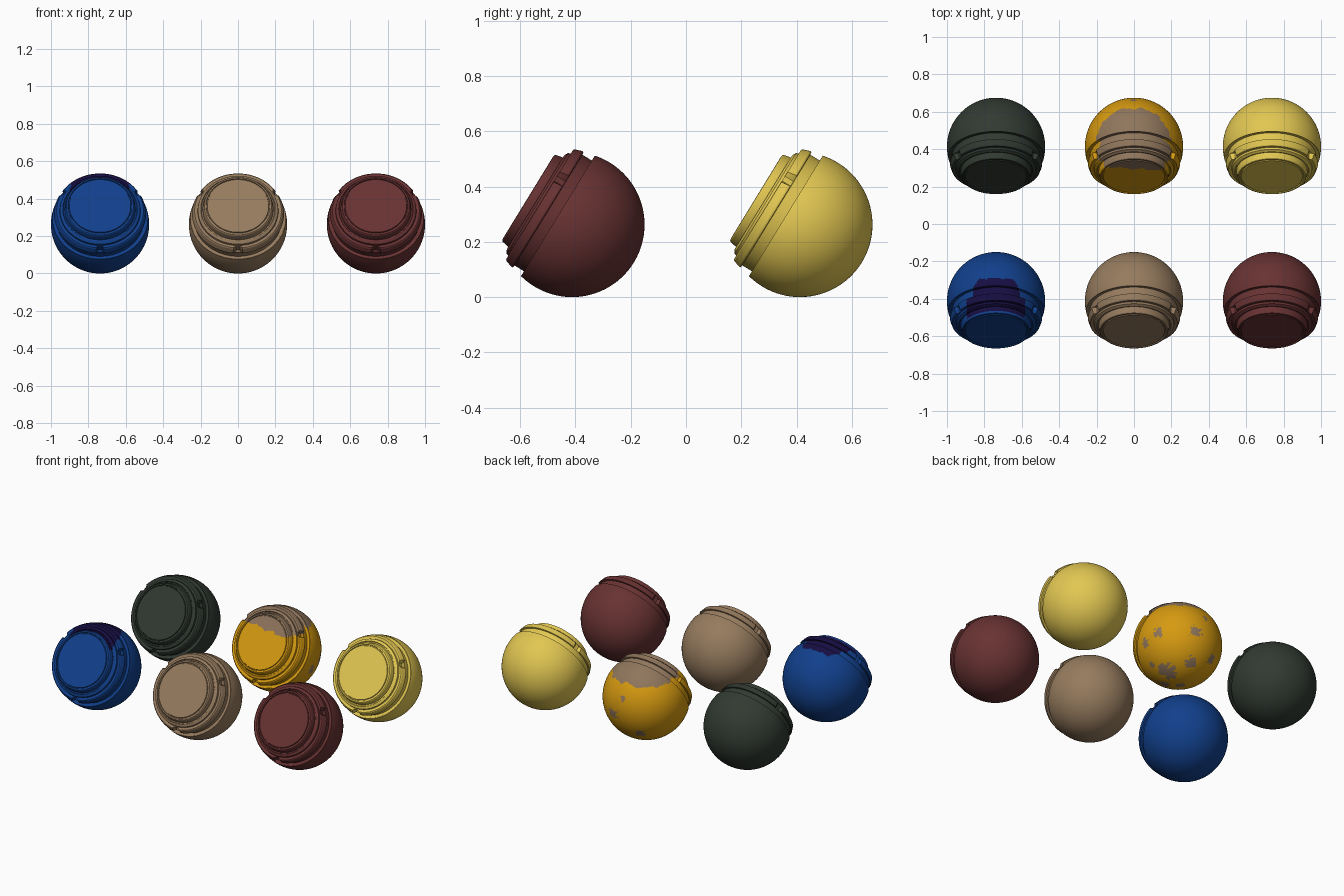
import bpy, bmesh, math
from mathutils import Vector, noise

if "Cube" in bpy.data.objects:
    bpy.data.objects.remove(bpy.data.objects["Cube"])

R = 0.2625                      # ball radius
TILT = math.radians(31.5)       # elevation of the flat face
A = Vector((0, -math.cos(TILT), math.sin(TILT)))   # face axis
U = Vector((0, math.sin(TILT), math.cos(TILT)))
V = Vector((1, 0, 0))


def material(name, rgb):
    m = bpy.data.materials.new(name)
    lin = [((c / 255 + 0.055) / 1.055) ** 2.4 for c in rgb]
    m.diffuse_color = (*lin, 1)
    m.use_nodes = True
    m.node_tree.nodes["Principled BSDF"].inputs["Base Color"].default_value = m.diffuse_color
    return m


blue = material("blue", (17, 64, 140))
navy = material("navy", (22, 14, 66))
tan = material("tan", (150, 123, 94))
maroon = material("maroon", (104, 50, 50))
green = material("dark_green", (49, 58, 50))
orange = material("orange", (214, 154, 16))
brown = material("worn_brown", (144, 118, 92))
yellow = material("yellow", (226, 199, 82))


def subdivide(points, step):
    """Insert points along long profile lines."""
    out = [points[0]]
    for (t0, r0), (t1, r1) in zip(points, points[1:]):
        n = max(1, round(math.hypot(t1 - t0, r1 - r0) / step))
        out += [(t0 + (t1 - t0) * k / n, r0 + (r1 - r0) * k / n) for k in range(1, n + 1)]
    return out


# profiles as (distance along axis, radius), running from front to back
FACE = [(0.187, 0), (0.187, 0.164), (0.181, 0.166), (0.181, 0.170), (0.187, 0.172),
        (0.186, 0.180), (0.182, 0.184), (0.160, 0.189), (0.150, 0.189)]
COLLAR = [(0.150, 0.189), (0.150, 0.196), (0.155, 0.199), (0.147, 0.214), (0.136, 0.216),
          (0.136, 0.221), (0.138, 0.232), (0.134, 0.237), (0.108, 0.246), (0.102, 0.245),
          (0.100, 0.235)]
a0 = math.acos(0.060 / R)
SHELL = [(0.100, 0.235), (0.056, 0.235), (0.056, 0.250), (0.058, 0.2535)] + [
    (R * math.cos(a), R * math.sin(a))
    for a in (a0 + (math.pi - a0) * k / 72 for k in range(73))]


def notch_radius(t, r, ang):
    """Three small notches cut into the collar."""
    for deg in (30, 150, 270):
        d = (ang - math.radians(deg) + math.pi) % (2 * math.pi) - math.pi
        if abs(d) < 0.07 and 0.101 < t < 0.140 and r > 0.222:
            return 0.222
    return r


def lathe(name, profile, centre, mats, rule, segs):
    bm = bmesh.new()
    rows = []
    for t, r in profile:
        row = []
        for j in range(segs):
            ang = 2 * math.pi * j / segs
            rr = notch_radius(t, r, ang) if "collar" in name else r
            row.append(bm.verts.new(A * t + V * (rr * math.cos(ang)) + U * (rr * math.sin(ang))))
        rows.append(row)
    for p, q in zip(rows, rows[1:]):
        for j in range(segs):
            k = (j + 1) % segs
            bm.faces.new((p[j], q[j], q[k], p[k]))
    bmesh.ops.remove_doubles(bm, verts=bm.verts, dist=1e-5)
    for f in bm.faces:
        f.smooth = True
        if rule:
            f.material_index = int(rule(f.calc_center_median(), name))
    me = bpy.data.meshes.new(name)
    bm.to_mesh(me)
    bm.free()
    me.set_sharp_from_angle(angle=math.radians(28))
    for m in mats:
        me.materials.append(m)
    ob = bpy.data.objects.new(name, me)
    ob.location = centre
    bpy.context.collection.objects.link(ob)


# worn spots on the underside: (right, up, size) as seen from behind, below
SPOTS = [(-20, 14, 5), (18, 15, 6), (28, 28, 3), (-34, 4, 5), (1, 42, 3), (-11, -27, 9),
         (13, -18, 6), (-15, -39, 6), (2, -40, 5), (34, -14, 5), (-27, -19, 3)]
SR = Vector((-0.76, 0.65, 0))
SU = Vector((0.325, 0.38, 0.866))
SN = SR.cross(SU)
spot_dirs = []
for sx, sy, size in SPOTS:
    x, y = sx / 45, sy / 45
    spot_dirs.append((SR * x + SU * y + SN * math.sqrt(max(0.01, 1 - x * x - y * y)), size / 45))


def worn(p, name):
    """Brown cap on top with a wavy edge, plus spots below."""
    wob = noise.noise(p * 14) * 0.022 + noise.noise(p * 45) * 0.008
    if p.z > 0.158 + wob:
        return True
    if "shell" not in name:
        return False
    d = p.normalized()
    return any((d - s).length < w * (1 + 0.7 * noise.noise(p * 60)) for s, w in spot_dirs)


def dark_patch(p, name):
    """Navy patch across the top of the collar and shell."""
    wob = noise.noise(p * 30) * 0.008
    t = p.dot(A)
    if p.z < 0.1 or t > 0.176:
        return False
    if t > 0.10:
        return abs(p.x) < 0.155 + wob
    return p.y < 0.122 + wob and abs(p.x) < 0.125 - max(0, p.y - 0.07) * 0.7 + wob


# the six balls: name, column, row, materials, colour rule
BALLS = [("blue", -1, -1, [blue, navy], dark_patch),
         ("tan", 0, -1, [tan], None),
         ("maroon", 1, -1, [maroon], None),
         ("green", -1, 1, [green], None),
         ("orange", 0, 1, [orange, brown], worn),
         ("yellow", 1, 1, [yellow], None)]
for label, col, row, mats, rule in BALLS:
    centre = (col * 0.7375, row * 0.4125, R)
    segs = 216 if rule else 120
    step = 0.007 if rule else 1
    for part, prof in (("face", FACE), ("collar", COLLAR), ("shell", SHELL)):
        lathe(f"{label}_ball_{part}", subdivide(prof, step), centre, mats, rule, segs)
